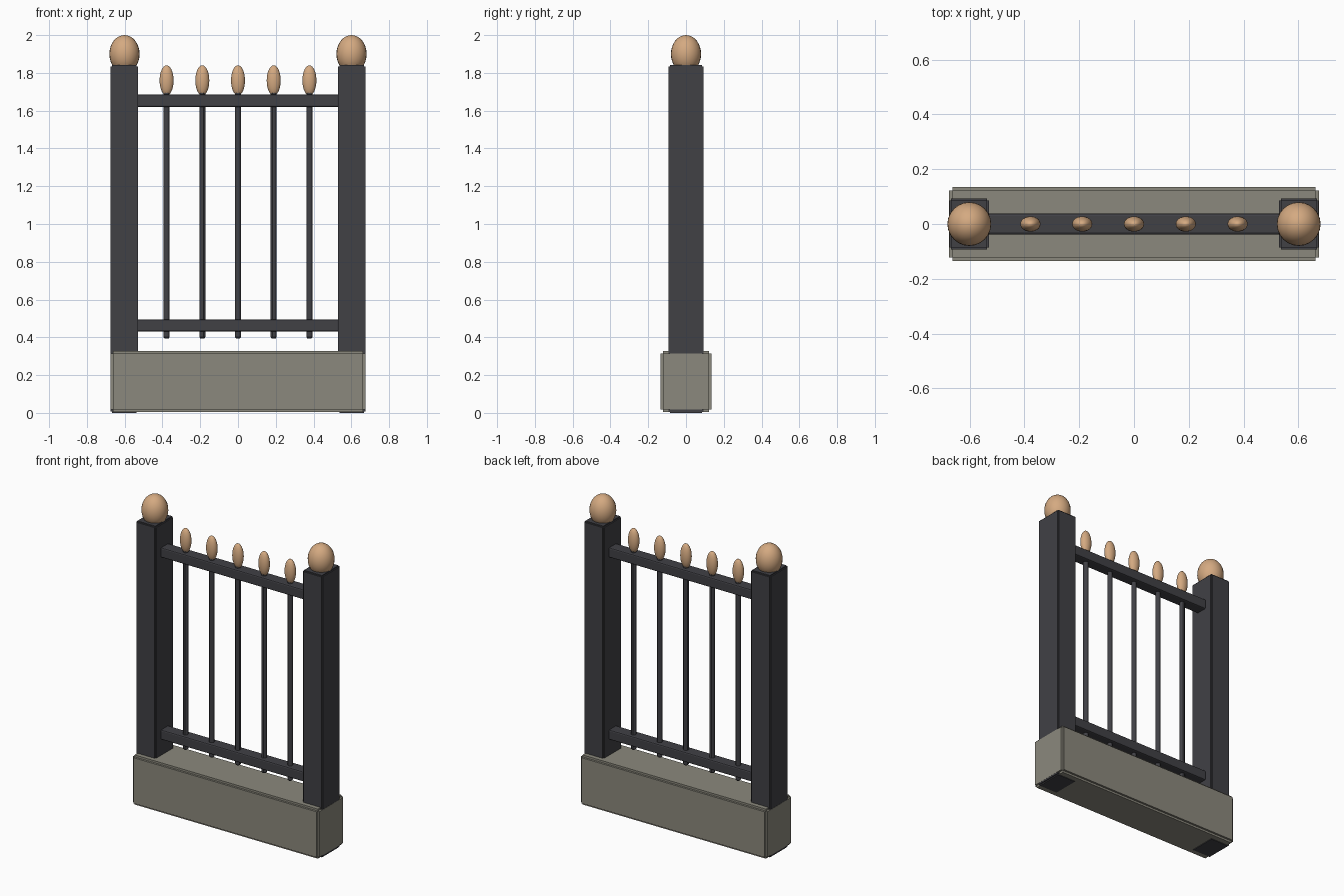
import bpy

if "Cube" in bpy.data.objects:
    bpy.data.objects.remove(bpy.data.objects["Cube"])


def material(name, rgb):
    m = bpy.data.materials.new(name)
    m.diffuse_color = (*rgb, 1)
    m.use_nodes = True
    m.node_tree.nodes["Principled BSDF"].inputs["Base Color"].default_value = m.diffuse_color
    return m


IRON = material("dark iron", (0.052, 0.052, 0.060))
STONE = material("grey stone", (0.26, 0.25, 0.205))
COPPER = material("tan finial", (0.66, 0.40, 0.22))


def finish(name, mat):
    o = bpy.context.object
    o.name = name
    o.data.materials.append(mat)
    return o


def box(name, mat, x, y, z, step, profile=0.0):
    """Box from (min, max) ranges with trimmed edges."""
    centre = [(a + b) / 2 for a, b in (x, y, z)]
    bpy.ops.mesh.primitive_cube_add(size=1, location=centre)
    o = finish(name, mat)
    o.scale = [b - a for a, b in (x, y, z)]
    bpy.ops.object.transform_apply(location=False, rotation=False, scale=True)
    b = o.modifiers.new("edge", 'BEVEL')
    b.width, b.segments, b.profile = step, 2, profile
    return o


def finial(name, x, z, size):
    bpy.ops.mesh.primitive_uv_sphere_add(segments=24, ring_count=16, radius=1, location=(x, 0, z))
    o = finish(name, COPPER)
    o.scale = size
    bpy.ops.object.transform_apply(location=False, rotation=False, scale=True)
    bpy.ops.object.shade_smooth()


# Stone plinth with stepped edges
box("plinth", STONE, (-0.675, 0.675), (-0.135, 0.135), (0.004, 0.328), 0.013)

# Posts with round caps
for side, s in (("left", -1), ("right", 1)):
    x = s * 0.602
    box(side + "_post", IRON, (x - 0.072, x + 0.072), (-0.093, 0.093), (0, 1.842), 0.007)
    finial(side + "_post_cap", s * 0.601, 1.9, (0.08, 0.08, 0.1))

# Horizontal rails
for name, z in (("lower_rail", (0.43, 0.495)), ("upper_rail", (1.62, 1.685))):
    box(name, IRON, (-0.535, 0.535), (-0.038, 0.038), z, 0.008, 0.5)

# Upright bars, each topped by a slim finial
for i in range(5):
    x = (i - 2) * 0.189
    bpy.ops.mesh.primitive_cylinder_add(vertices=8, radius=0.018, depth=1.31, location=(x, 0, 1.05))
    o = finish(f"bar_{i + 1}", IRON)
    b = o.modifiers.new("edge", 'BEVEL')
    b.width, b.segments = 0.006, 1
    finial(f"bar_finial_{i + 1}", x, 1.76, (0.037, 0.028, 0.08))
